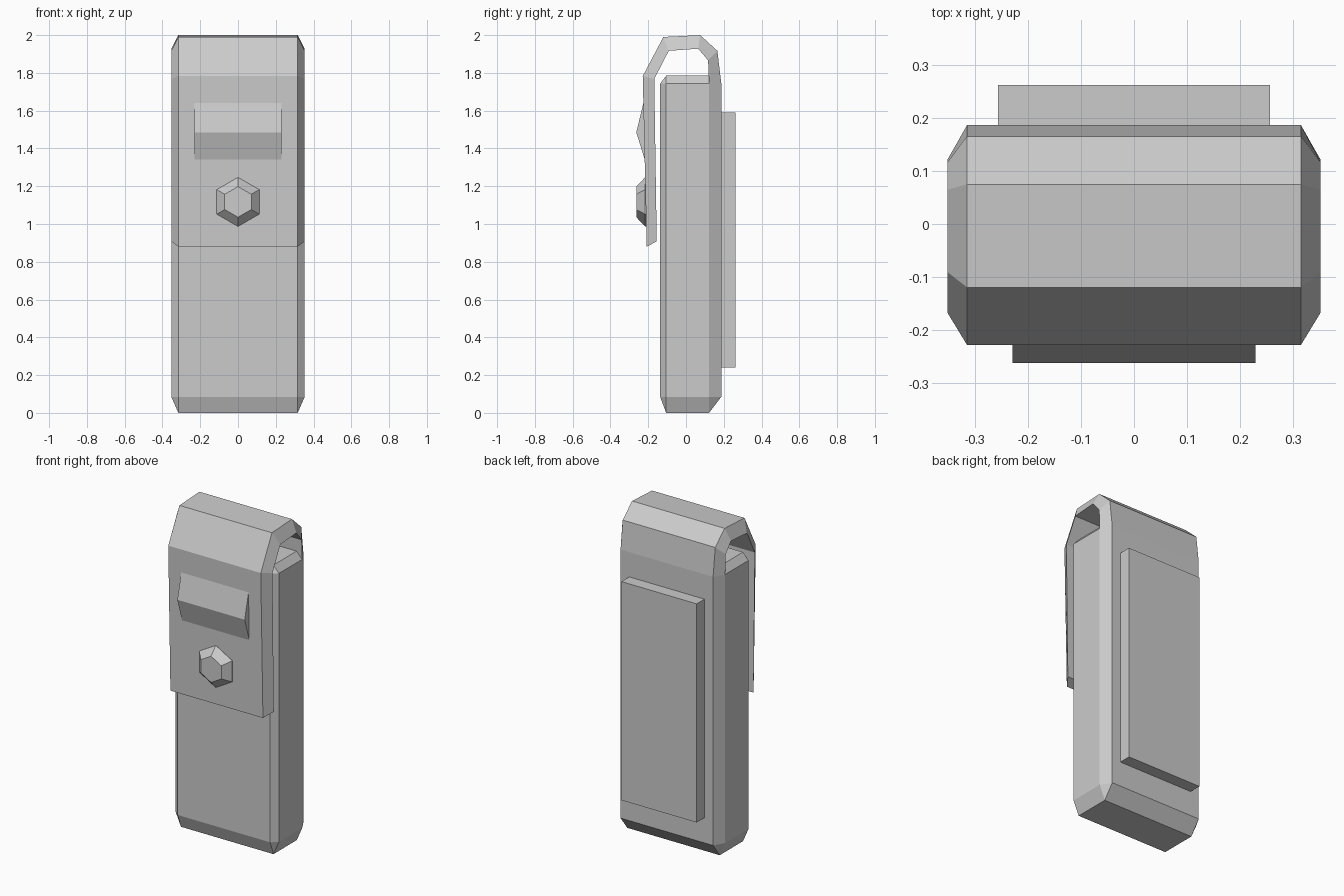
import bpy, bmesh, math

if "Cube" in bpy.data.objects:
    bpy.data.objects.remove(bpy.data.objects["Cube"])

XN, XW = 0.316, 0.353          # narrow (chamfered) and full half widths
YF, YB = -0.137, 0.187         # body front and back
YFI, YBI = -0.105, 0.122       # inside the chamfers


def finish(name, bm):
    bmesh.ops.recalc_face_normals(bm, faces=bm.faces)
    mesh = bpy.data.meshes.new(name)
    bm.to_mesh(mesh)
    bm.free()
    obj = bpy.data.objects.new(name, mesh)
    bpy.context.collection.objects.link(obj)
    return obj


def loft(name, rings, cap_start=True, cap_end=True):
    """Join equal-length closed rings of points with quads."""
    bm = bmesh.new()
    vs = [[bm.verts.new(p) for p in ring] for ring in rings]
    n = len(vs[0])
    for a, b in zip(vs, vs[1:]):
        for i in range(n):
            j = (i + 1) % n
            bm.faces.new((a[i], a[j], b[j], b[i]))
    if cap_start:
        bm.faces.new(vs[0])
    if cap_end:
        bm.faces.new(vs[-1])
    return finish(name, bm)


# Body: chamfered block, open only where the strap grows out of the back
bm = bmesh.new()
for s in (-1, 1):
    for yi, yo in ((YFI, YF), (YBI, YB)):
        for z_end, z_ring in ((0, 0.085), (1.785, 1.743)):
            bm.verts.new((s * XN, yi, z_end))
            bm.verts.new((s * XW, yi, z_ring))
            bm.verts.new((s * XN, yo, z_ring))
bmesh.ops.convex_hull(bm, input=bm.verts)
bmesh.ops.dissolve_limit(bm, angle_limit=0.01, verts=bm.verts, edges=bm.edges)
hidden = [f for f in bm.faces
          if f.calc_center_median().z > 1.744 and f.calc_center_median().y > YBI + 0.005]
bmesh.ops.delete(bm, geom=hidden, context='FACES')
finish("body", bm)

# Strap: loops over the top and hangs down in front; (outer y, z, inner y, z)
path = [(YB, 1.743, YBI, 1.743), (0.166, 1.917, 0.117, 1.866),
        (0.075, 2.0, 0.065, 1.928), (-0.12, 1.99, -0.091, 1.917),
        (-0.229, 1.783, -0.168, 1.768), (-0.208, 0.88, -0.155, 0.908)]
loft("strap_flap",
     [[(-XN, oy, oz), (XN, oy, oz), (XW, iy, iz), (-XW, iy, iz)]
      for oy, oz, iy, iz in path], cap_start=False)

# Ridge: wedge-shaped bar across the flap
ridge = [(-0.222, 1.655), (-0.263, 1.485), (-0.212, 1.32)]
loft("flap_ridge", [[(x, y, z) for y, z in ridge] for x in (-0.23, 0.23)])


# Button: tapered hexagon stud
def hexagon(r, y):
    return [(r * math.sin(k * math.pi / 3), y, 1.117 + r * math.cos(k * math.pi / 3))
            for k in range(6)]


loft("flap_button", [hexagon(0.13, -0.205), hexagon(0.13, -0.217), hexagon(0.081, -0.263)])

# Back plate
loft("back_plate",
     [[(-0.257, y, 0.24), (0.257, y, 0.24), (0.257, y, 1.59), (-0.257, y, 1.59)]
      for y in (YB - 0.005, 0.263)])
